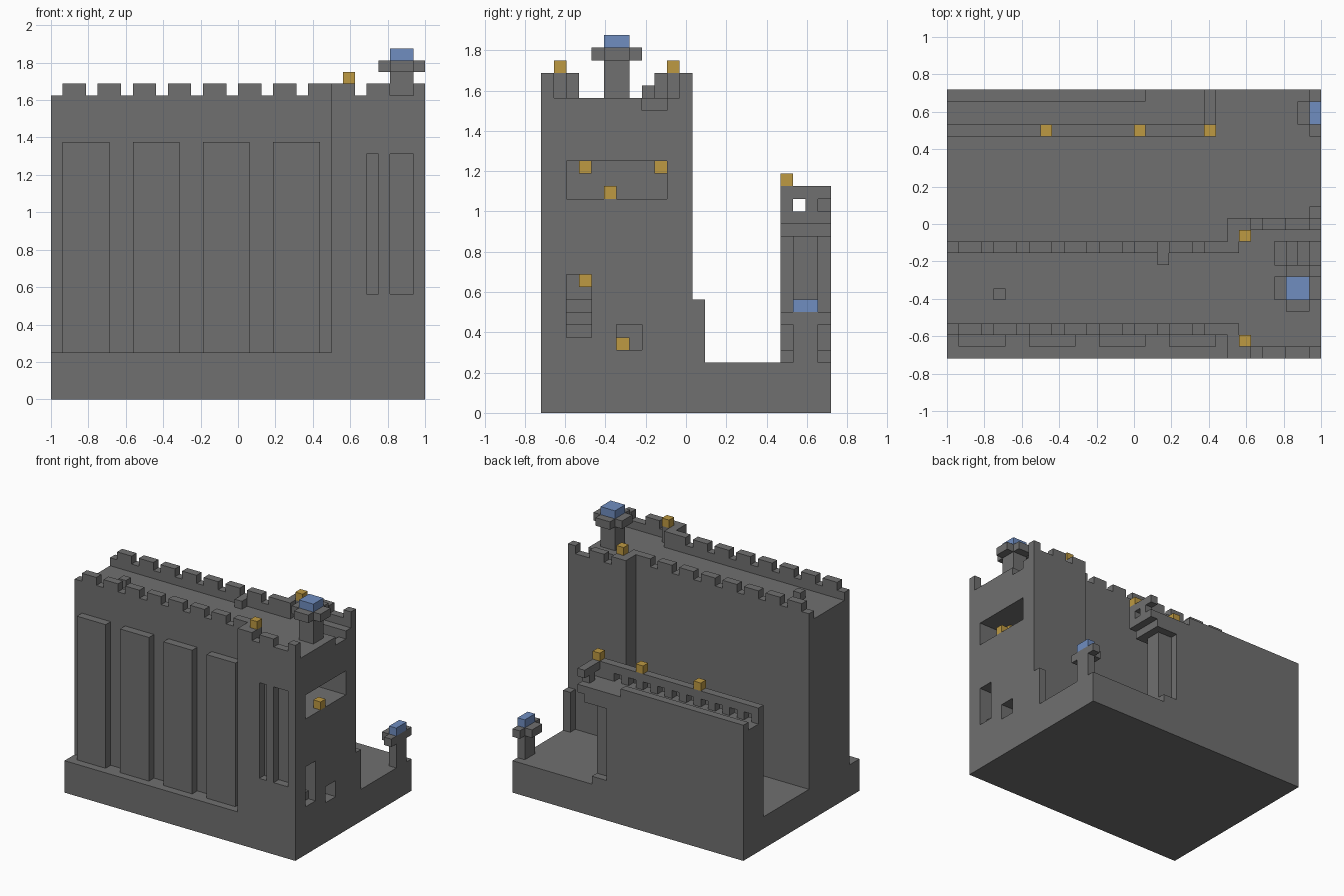
import bpy, bmesh
from mathutils import Matrix, Vector

if "Cube" in bpy.data.objects:
    bpy.data.objects.remove(bpy.data.objects["Cube"])

UNIT = 1 / 16                      # one block
ORIGIN = Vector((-16, -11.5, 0))   # block corner (0, 0, 0)


def material(name, colour):
    m = bpy.data.materials.new(name)
    m.use_nodes = True
    m.diffuse_color = (*colour, 1)
    bsdf = m.node_tree.nodes["Principled BSDF"]
    bsdf.inputs["Base Color"].default_value = (*colour, 1)
    bsdf.inputs["Roughness"].default_value = 0.9
    return m


stone = material("grey_stone", (0.16, 0.16, 0.16))
gold = material("gold_lamp", (0.51, 0.32, 0.055))
blue = material("blue_cap", (0.16, 0.27, 0.53))


def part(name, boxes, mat=stone):
    """One object from boxes given as (x range, y range, z range) in blocks."""
    bm = bmesh.new()
    for ranges in boxes:
        lo, hi = (Vector(c) for c in zip(*ranges))
        place = Matrix.Translation(((lo + hi) / 2 + ORIGIN) * UNIT)
        bmesh.ops.create_cube(bm, size=1, matrix=place @ Matrix.Diagonal((*((hi - lo) * UNIT), 1)))
    mesh = bpy.data.meshes.new(name)
    bm.to_mesh(mesh)
    bm.free()
    mesh.materials.append(mat)
    ob = bpy.data.objects.new(name, mesh)
    bpy.context.collection.objects.link(ob)
    return ob


def carve(ob, boxes):
    """Cut box shaped openings out of an object."""
    for ranges in boxes:
        cutter = part("cutter", [ranges])
        cutter.hide_render = True
        mod = ob.modifiers.new("opening", "BOOLEAN")
        mod.operation, mod.solver, mod.object = "DIFFERENCE", "EXACT", cutter
        bpy.context.view_layer.objects.active = ob
        bpy.ops.object.modifier_apply(modifier=mod.name)
        bpy.data.objects.remove(cutter)


def span(start, length=1):
    return (start, start + length)


# Ground slab
part("base", [((0, 32), (0, 23), (0, 4))])

# Long hall with raised front panels
part("hall", [((0, 24), (2, 10), (4, 25))])
part("front_panels", [(span(x, 4), (1, 2), (4, 22)) for x in range(1, 24, 6)])
part("roof_blocks", [(span(4), span(5), (25, 26)), (span(18), span(8), (25, 26))])

# Hall battlements, front and back
for side, y in (("front", 2), ("back", 9)):
    part(f"hall_{side}_parapet", [((0, 24), span(y), (25, 26))])
    part(f"hall_{side}_merlons", [(span(x, 2), span(y), (26, 27)) for x in range(1, 24, 3)])

# Tower with slots, rooms and stairs cut into it
tower = part("tower", [((24, 32), (0, 12), (4, 25))])
openings = [
    ((27, 28), (-1, 1), (9, 21)),
    ((29, 31), (-1, 1), (9, 21)),
    ((28, 33), (2, 10), (17, 20)),
    ((28, 33), (6, 8), (5, 7)),
]
for step in range(4):
    x = 31 - step
    end = 33 if step == 0 else x + 1
    openings.append(((x, end), (2, 4), (6 + step, 11)))    # door stairs
    openings.append(((x, end), (8, 10), (24 - step, 26)))  # roof stairs
carve(tower, openings)
part("tower_rear_post", [(span(31), span(12), (4, 9))])

# Tower battlements, front and back
for side, y, return_y, lamp_y in (("front", 0, (1, 3), 1), ("back", 11, (9, 11), 10)):
    part(f"tower_{side}_parapet", [((24, 32), span(y), (25, 26))])
    part(f"tower_{side}_merlons",
         [(span(x, w), span(y), (26, 27)) for x, w in ((24, 2), (27, 2), (31, 1))])
    part(f"tower_{side}_return", [(span(24), return_y, (25, 27)),
                                  (span(25), span(lamp_y), (25, 27))])
    part(f"tower_{side}_lamp", [(span(25), span(lamp_y), (27, 28))], gold)

# Turret on the tower roof
part("turret_stem", [((29, 31), (5, 7), (25, 29))])
part("turret_ring", [((28, 32), (5, 7), (28, 29)), ((29, 31), (4, 8), (28, 29))])
part("turret_cap", [((29, 31), (5, 7), (29, 30))], blue)

# Small half turret on the courtyard corner
part("corner_stem", [((31, 32), (20, 22), (4, 8))])
part("corner_ring", [((30, 32), (20, 22), (7, 8)), ((31, 32), (19, 23), (7, 8))])
part("corner_cap", [((31, 32), (20, 22), (8, 9))], blue)

# Rear wall, its end pier and stepped walkway slab
part("rear_wall", [((0, 19), (19, 23), (4, 14))])
part("rear_wall_pier", [((19, 21), (20, 22), (4, 14)), ((19, 21), (19, 23), (4, 5))])
part("rear_walkway", [((0, 22), (19, 23), (14, 15)), ((0, 23), (19, 23), (15, 16))])

# Walkway parapets with square openings
inner = part("walkway_inner_parapet", [((0, 23), (19, 20), (16, 18))])
carve(inner, [(span(x), (18, 21), (16, 17)) for x in range(1, 21, 2)])
end = part("walkway_end_parapet", [((22, 23), (20, 23), (16, 18))])
carve(end, [((21, 24), (20, 21), (16, 17)), ((21, 24), (22, 24), (16, 17))])
part("walkway_outer_kerb", [((0, 17), (22, 23), (16, 17))])

# Lamps along the rear wall and inside the tower rooms
part("rear_wall_lamps", [(span(x), span(19), (18, 19)) for x in (8, 16, 22)], gold)
part("room_lamps", [(span(x), span(y), span(z)) for x, y, z in
                    ((31, 5, 17), (28, 3, 19), (28, 9, 19), (28, 3, 10), (28, 6, 5))], gold)
